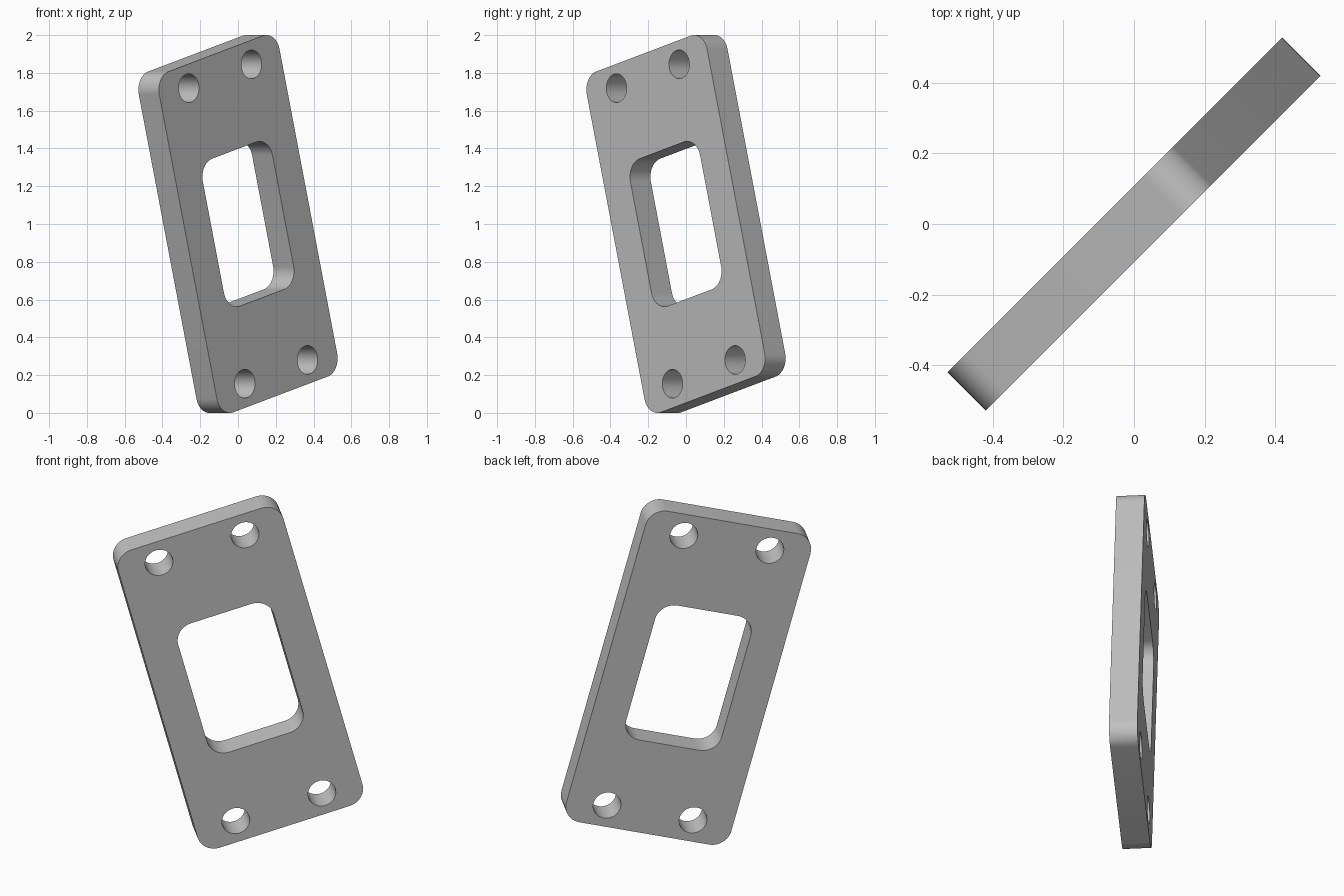
import bpy
import bmesh
from math import cos, sin, pi, radians
from mathutils import Matrix

cube = bpy.data.objects.get("Cube")
if cube:
    bpy.data.objects.remove(cube, do_unlink=True)

THICKNESS = 0.153


def rounded_outline(half_w, half_l, radius, steps=12):
    """Closed outline of a rectangle with rounded corners."""
    points = []
    for corner, (sx, sy) in enumerate([(1, 1), (-1, 1), (-1, -1), (1, -1)]):
        for i in range(steps + 1):
            a = (corner + i / steps) * pi / 2
            points.append((sx * (half_w - radius) + radius * cos(a),
                           sy * (half_l - radius) + radius * sin(a)))
    return points


def circle_outline(cx, cy, radius, sides=48):
    return [(cx + radius * cos(2 * pi * i / sides),
             cy + radius * sin(2 * pi * i / sides)) for i in range(sides)]


# Outer edge, central window and four bolt holes
outlines = [rounded_outline(0.466, 0.934, 0.1),
            rounded_outline(0.27, 0.404, 0.1)]
for sx in (-1, 1):
    for sy in (-1, 1):
        outlines.append(circle_outline(sx * 0.243, sy * 0.81, 0.076))

# Filled and extruded profile
curve = bpy.data.curves.new("mounting_plate", "CURVE")
curve.dimensions = "2D"
curve.fill_mode = "BOTH"
curve.extrude = THICKNESS / 2
for outline in outlines:
    spline = curve.splines.new("POLY")
    spline.points.add(len(outline) - 1)
    for point, (x, y) in zip(spline.points, outline):
        point.co = (x, y, 0, 1)
    spline.use_cyclic_u = True

plate = bpy.data.objects.new("mounting_plate", curve)
bpy.context.collection.objects.link(plate)
bpy.ops.object.select_all(action="DESELECT")
plate.select_set(True)
bpy.context.view_layer.objects.active = plate
bpy.ops.object.convert(target="MESH")
plate = bpy.context.view_layer.objects.active

# Weld the seams, then stand the plate up, tilted and turned diagonally
bm = bmesh.new()
bm.from_mesh(plate.data)
bmesh.ops.remove_doubles(bm, verts=bm.verts, dist=0.0001)
bmesh.ops.recalc_face_normals(bm, faces=bm.faces)
pose = (Matrix.Translation((0, 0, 1)) @ Matrix.Rotation(radians(45), 4, "Z")
        @ Matrix.Rotation(radians(90), 4, "X")
        @ Matrix.Rotation(radians(15), 4, "Z"))
bm.transform(pose)
bm.to_mesh(plate.data)
bm.free()

# Plain grey metal
grey = bpy.data.materials.new("plain_grey")
grey.use_nodes = True
colour = (0.53, 0.53, 0.53, 1)
grey.diffuse_color = colour
grey.node_tree.nodes["Principled BSDF"].inputs["Base Color"].default_value = colour
plate.data.materials.clear()
plate.data.materials.append(grey)

bpy.ops.object.shade_smooth_by_angle(angle=radians(30))
